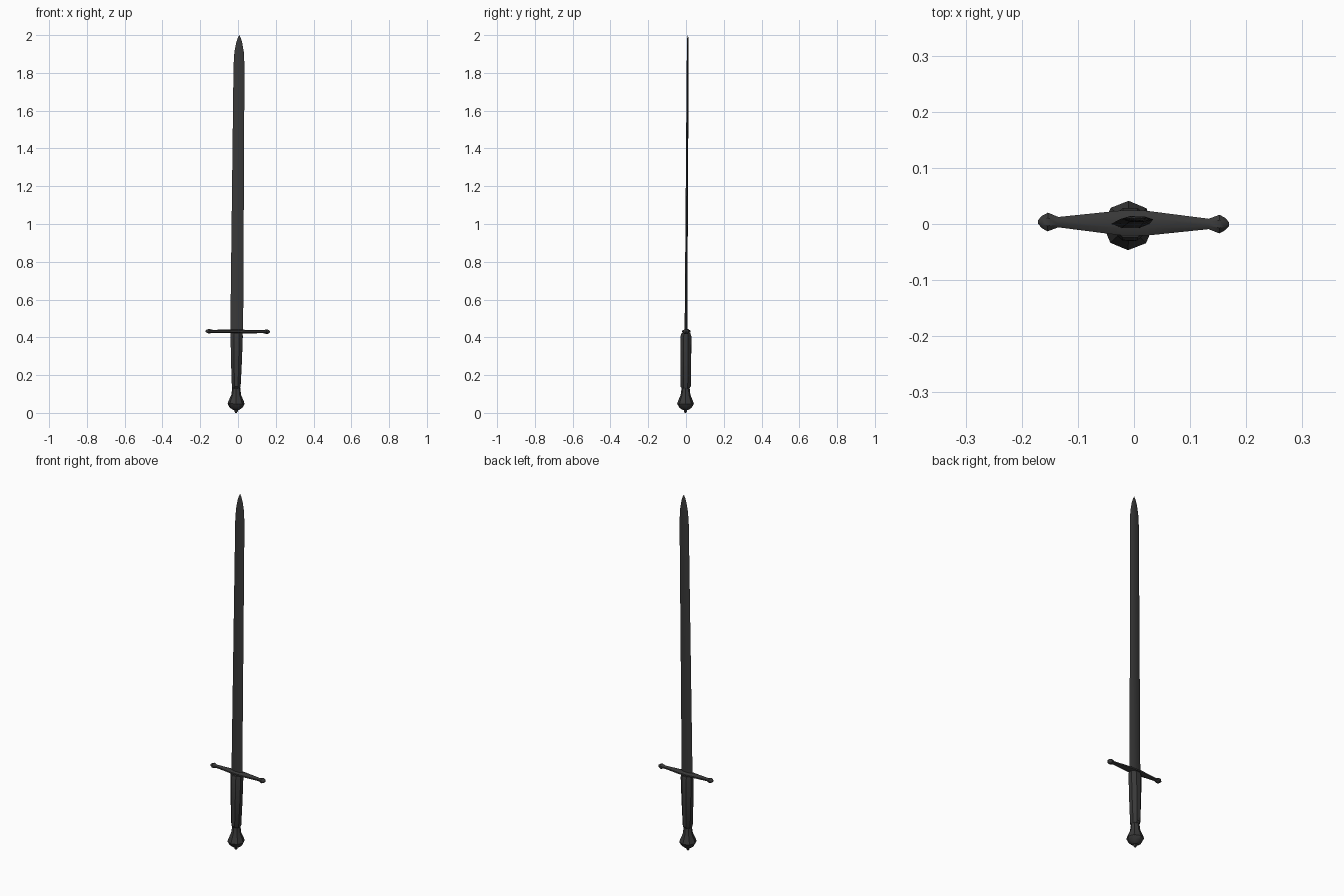
import bpy, bmesh, math
from mathutils import Matrix, Vector

if "Cube" in bpy.data.objects:
    bpy.data.objects.remove(bpy.data.objects["Cube"])

steel = bpy.data.materials.new("dark_steel")
steel.diffuse_color = (0.04, 0.04, 0.04, 1)
steel.use_nodes = True
steel.node_tree.nodes["Principled BSDF"].inputs["Base Color"].default_value = steel.diffuse_color

# The whole sword leans very slightly right and back
LEAN = (Matrix.Translation((-0.0105, -0.003, 0))
        @ Matrix.Rotation(-0.012, 4, 'Z')
        @ Matrix.Rotation(0.0085, 4, 'Y')
        @ Matrix.Rotation(-0.0065, 4, 'X'))


def ring(n, turn=0.0):
    return [(math.cos(math.tau * i / n + turn), math.sin(math.tau * i / n + turn))
            for i in range(n)]


def loft(name, section, stations, orient=Matrix.Identity(4), angle=35):
    """Skin a unit section through stations (height, half width, half depth)."""
    bm = bmesh.new()
    loops = []
    for h, a, b in stations:
        if a == 0:
            loops.append([bm.verts.new((0, 0, h))])
        else:
            loops.append([bm.verts.new((x * a, y * b, h)) for x, y in section])
    n = len(section)
    for lo, hi in zip(loops, loops[1:]):
        for i in range(n):
            j = (i + 1) % n
            if len(lo) == 1:
                bm.faces.new((lo[0], hi[j], hi[i]))
            elif len(hi) == 1:
                bm.faces.new((lo[i], lo[j], hi[0]))
            else:
                bm.faces.new((lo[i], lo[j], hi[j], hi[i]))
    for end in (loops[0], loops[-1]):
        if len(end) > 1:
            bm.faces.new(end)
    bmesh.ops.recalc_face_normals(bm, faces=bm.faces)
    mesh = bpy.data.meshes.new(name)
    bm.to_mesh(mesh)
    bm.free()
    mesh.materials.append(steel)
    ob = bpy.data.objects.new(name, mesh)
    bpy.context.collection.objects.link(ob)
    ob.matrix_world = LEAN @ orient
    bpy.ops.object.select_all(action='DESELECT')
    bpy.context.view_layer.objects.active = ob
    ob.select_set(True)
    bpy.ops.object.shade_smooth_by_angle(angle=math.radians(angle))
    return ob


# Blade: flattened hexagonal section, rounded point
hexagon = [(1, 0), (0.45, 1), (-0.45, 1), (-1, 0), (-0.45, -1), (0.45, -1)]
loft("blade", hexagon, [
    (0.42, 0.034, 0.007), (1.0, 0.032, 0.006), (1.84, 0.029, 0.005),
    (1.91, 0.025, 0.0045), (1.96, 0.016, 0.004), (1.985, 0.008, 0.003), (2.0, 0, 0)])

# Crossguard: tapered arms ending in faceted knobs
half = [(0.022, 0.0105, 0.024), (0.134, 0.0085, 0.010),
        (0.153, 0.0135, 0.018), (0.163, 0.010, 0.012), (0.17, 0.004, 0.004)]
guard = [(-h, a, b) for h, a, b in reversed(half)] + half
loft("crossguard", ring(8, math.pi / 8), guard,
     Matrix.Translation((0.006, 0.002, 0.431)) @ Matrix.Rotation(math.pi / 2, 4, 'Y'))

# Grip: tapers in width towards the pommel
loft("grip", ring(8, math.pi / 8), [
    (0.128, 0.020, 0.020), (0.140, 0.025, 0.030), (0.27, 0.031, 0.031),
    (0.405, 0.035, 0.031), (0.422, 0.034, 0.025)])

# Pommel: flared faceted body with a small nub below
loft("pommel", ring(8), [
    (0.016, 0.016, 0.016), (0.028, 0.034, 0.033), (0.048, 0.045, 0.044),
    (0.064, 0.040, 0.039), (0.095, 0.026, 0.026), (0.134, 0.021, 0.021)])
loft("pommel_nub", ring(6), [(0.0, 0.004, 0.004), (0.007, 0.009, 0.009), (0.02, 0.010, 0.010)])
